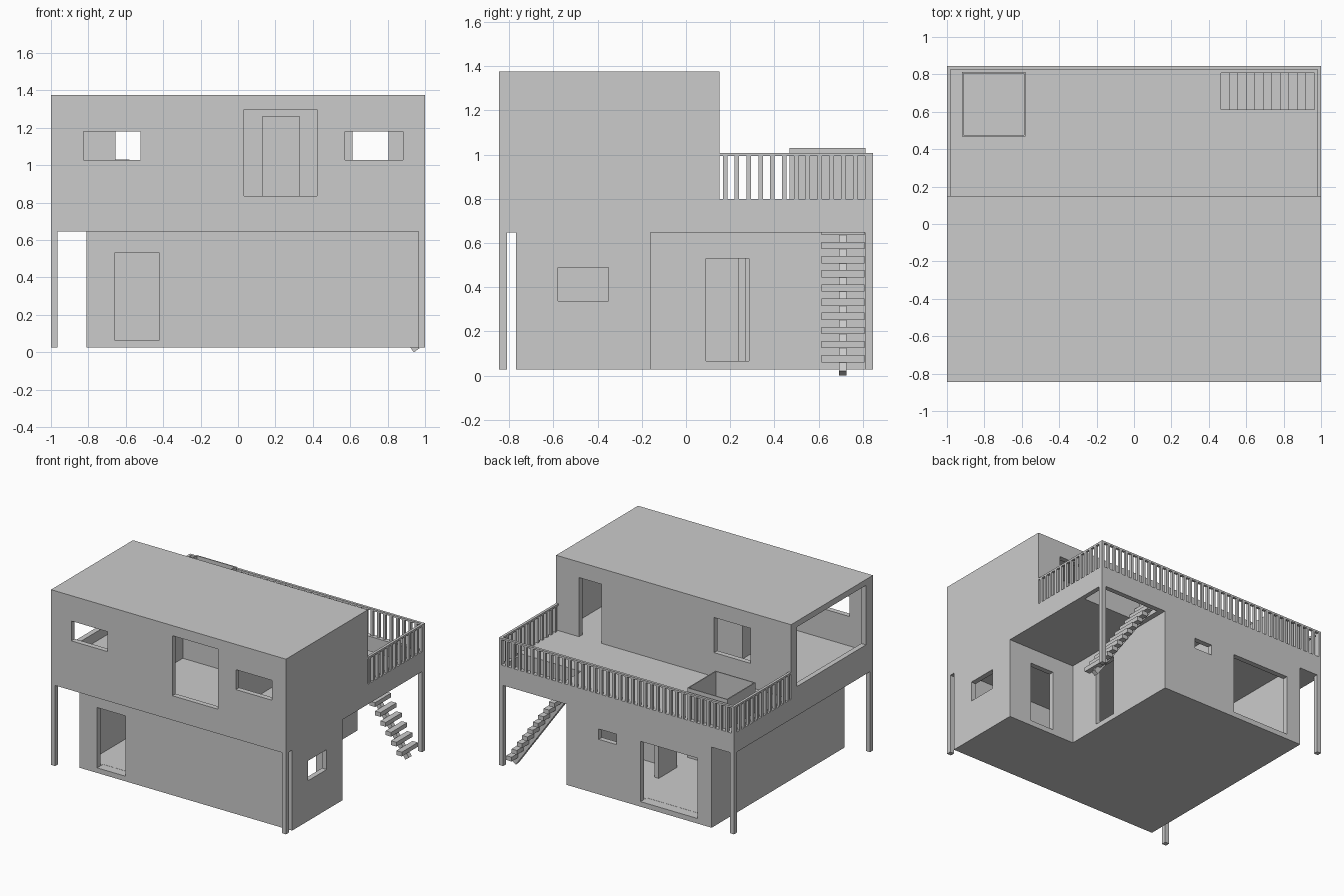
import bpy, bmesh, math
from mathutils import Vector

cube = bpy.data.objects.get("Cube")
if cube:
    bpy.data.objects.remove(cube, do_unlink=True)

# One plain plaster colour
GREY = (0.6, 0.6, 0.6, 1)
mat = bpy.data.materials.new("plain_grey")
mat.use_nodes = True
mat.diffuse_color = GREY
mat.node_tree.nodes["Principled BSDF"].inputs["Base Color"].default_value = GREY


def finish(name, bm):
    bmesh.ops.recalc_face_normals(bm, faces=bm.faces)
    mesh = bpy.data.meshes.new(name)
    bm.to_mesh(mesh)
    bm.free()
    mesh.materials.append(mat)
    obj = bpy.data.objects.new(name, mesh)
    bpy.context.collection.objects.link(obj)
    return obj


def add_box(bm, xs, ys, zs):
    verts = bmesh.ops.create_cube(bm, size=1)["verts"]
    for v in verts:
        v.co = [r[0] + (c + 0.5) * (r[1] - r[0]) for r, c in zip((xs, ys, zs), v.co)]


def boxes(name, items):
    bm = bmesh.new()
    for item in items:
        add_box(bm, *item)
    return finish(name, bm)


def prism(name, points, offset):
    bm = bmesh.new()
    face = bm.faces.new([bm.verts.new(p) for p in points])
    new = bmesh.ops.extrude_face_region(bm, geom=[face])["geom"]
    bmesh.ops.translate(bm, vec=offset, verts=[g for g in new if isinstance(g, bmesh.types.BMVert)])
    return finish(name, bm)


def cut(obj, cutters):
    for c in cutters:
        mod = obj.modifiers.new("cut", "BOOLEAN")
        mod.operation, mod.solver, mod.object = "DIFFERENCE", "EXACT", c
        bpy.context.view_layer.objects.active = obj
        bpy.ops.object.modifier_apply(modifier=mod.name)
        bpy.data.objects.remove(c, do_unlink=True)


def cut_boxes(obj, items):
    cut(obj, [boxes("cutter", [i]) for i in items])


T = 0.04            # outer wall thickness
P = 0.035           # post and partition thickness
Y = 0.845           # half depth
BASE, UNDER, DECK, ROOF = 0.027, 0.647, 0.80, 1.375
BACK = 0.151        # rear wall of the upper storey
DOOR = (0.066, 0.53)
INNER = (BASE + T, UNDER)


# Lower storey: L-shaped shell with a notch for the stairs
def l_plan(d, z):
    return [(-0.81 + d, -0.77 + d, z), (1 - d, -0.77 + d, z), (1 - d, -0.16 - d, z),
            (0.425 - d, -0.16 - d, z), (0.425 - d, Y - d, z), (-0.81 + d, Y - d, z)]


lower = prism("lower_storey", l_plan(0, BASE), (0, 0, UNDER - BASE))
cut(lower, [prism("cutter", l_plan(T, BASE + T), (0, 0, 1))])
cut_boxes(lower, [
    ((-0.66, -0.42), (-0.80, -0.70), DOOR),           # front door
    ((0.606, 0.806), (-0.23, -0.12), DOOR),           # notch door
    ((0.35, 0.46), (0.09, 0.285), DOOR),              # side door
    ((-0.69, -0.205), (0.77, 0.88), DOOR),            # wide back opening
    ((0.0, 0.152), (0.77, 0.88), (0.45, 0.53)),       # small back window
    ((0.93, 1.03), (-0.58, -0.35), (0.337, 0.49)),    # side window
])
# Washroom partitions and the wall behind the entrance
boxes("lower_partitions", [
    ((-0.09, 0.385), (0.235, 0.27), INNER),
    ((-0.09, -0.09 + P), (0.27, 0.46), INNER),
    ((-0.09, -0.09 + P), (0.46, Y - T), (DOOR[1], UNDER)),
    ((-0.81 + T, -0.055), (0.025, 0.06), INNER),
])

# Upper storey and terrace slab from one stepped side profile
side = [(-Y, UNDER), (Y, UNDER), (Y, DECK), (BACK, DECK), (BACK, ROOF), (-Y, ROOF)]
upper = prism("upper_storey", [(-1, y, z) for y, z in side], (2, 0, 0))
FRONT = (-0.9, -0.75)
REAR = (0.08, 0.2)
STAIR_X, STAIR_Y = (0.465, 0.965), (0.613, 0.808)
cut_boxes(upper, [
    ((-1 + T, 1 - T), (-Y + T, BACK - T), (DECK, ROOF - T)),       # room
    ((-0.827, -0.52), FRONT, (1.027, 1.18)),                       # front windows
    ((0.573, 0.882), FRONT, (1.027, 1.18)),
    ((0.033, 0.423), FRONT, (0.835, 1.297)),                       # front opening
    ((-1.1, -0.9), (-0.76, 0.08), (0.872, 1.33)),                  # wide side opening
    ((0.612, 0.805), REAR, (DECK, 1.255)),                         # terrace door
    ((-0.655, -0.345), REAR, (0.985, 1.255)),                      # terrace window
    (STAIR_X, STAIR_Y, (0.6, 0.9)),                                # stair hole
])
# Inner hall behind the front opening, with a door to the rear
HALL_X, HALL_Y = (-0.34, 0.48), -0.2
hall = boxes("hall_walls", [(HALL_X, (-Y + T, HALL_Y), (DECK, ROOF - T))])
cut_boxes(hall, [
    ((HALL_X[0] + P, HALL_X[1] - P), (-0.9, HALL_Y - P), (0.7, ROOF)),
    ((0.13, 0.328), (HALL_Y - 0.1, HALL_Y + 0.1), (0.7, 1.26)),
])

# Corner posts
boxes("corner_posts", [((x, x + P), (y, y + P), (BASE, UNDER))
                       for x in (-1, 1 - P) for y in (-Y, Y - P)])

# Terrace railing: balusters on three sides below a handrail
W, PITCH, HAND = 0.02, 0.0535, (0.993, 1.007)
bars = (DECK, HAND[0])
rail = [((-1, 1), (Y - W, Y), HAND)]
for x in (-1, 1 - W):
    rail.append(((x, x + W), (BACK, Y - W), HAND))
    for i in range(13):
        y = BACK + 0.016 + i * PITCH
        rail.append(((x, x + W), (y, y + W), bars))
count = 37
for i in range(count + 1):
    x = -1 + i * (2 - W) / count
    rail.append(((x, x + W), (Y - W, Y), bars))
boxes("terrace_railing", rail)

# Open tub on the terrace
tub = boxes("terrace_tub", [((-0.92, -0.58), (0.468, 0.812), (DECK, 1.03))])
cut_boxes(tub, [((-0.912, -0.588), (0.476, 0.804), (DECK + 0.01, 1.1))])

# Open stairs: treads on one central stringer
STEPS, RISE = 11, 0.064
GO = (STAIR_X[1] - STAIR_X[0]) / STEPS
treads = []
for i in range(STEPS):
    x, z = STAIR_X[1] - i * GO, 0.06 + i * RISE
    treads.append(((x - GO, x), STAIR_Y, (z, z + 0.033)))
boxes("stair_treads", treads)
foot = Vector((0.94, 0.692, 0))
along = Vector((-GO, 0, RISE)).normalized()
across = Vector((along.z, 0, -along.x)) * 0.037
length = 0.72 / along.z
prism("stair_stringer", [foot, foot + across, foot + across + along * length, foot + along * length],
      (0, 0.035, 0))
